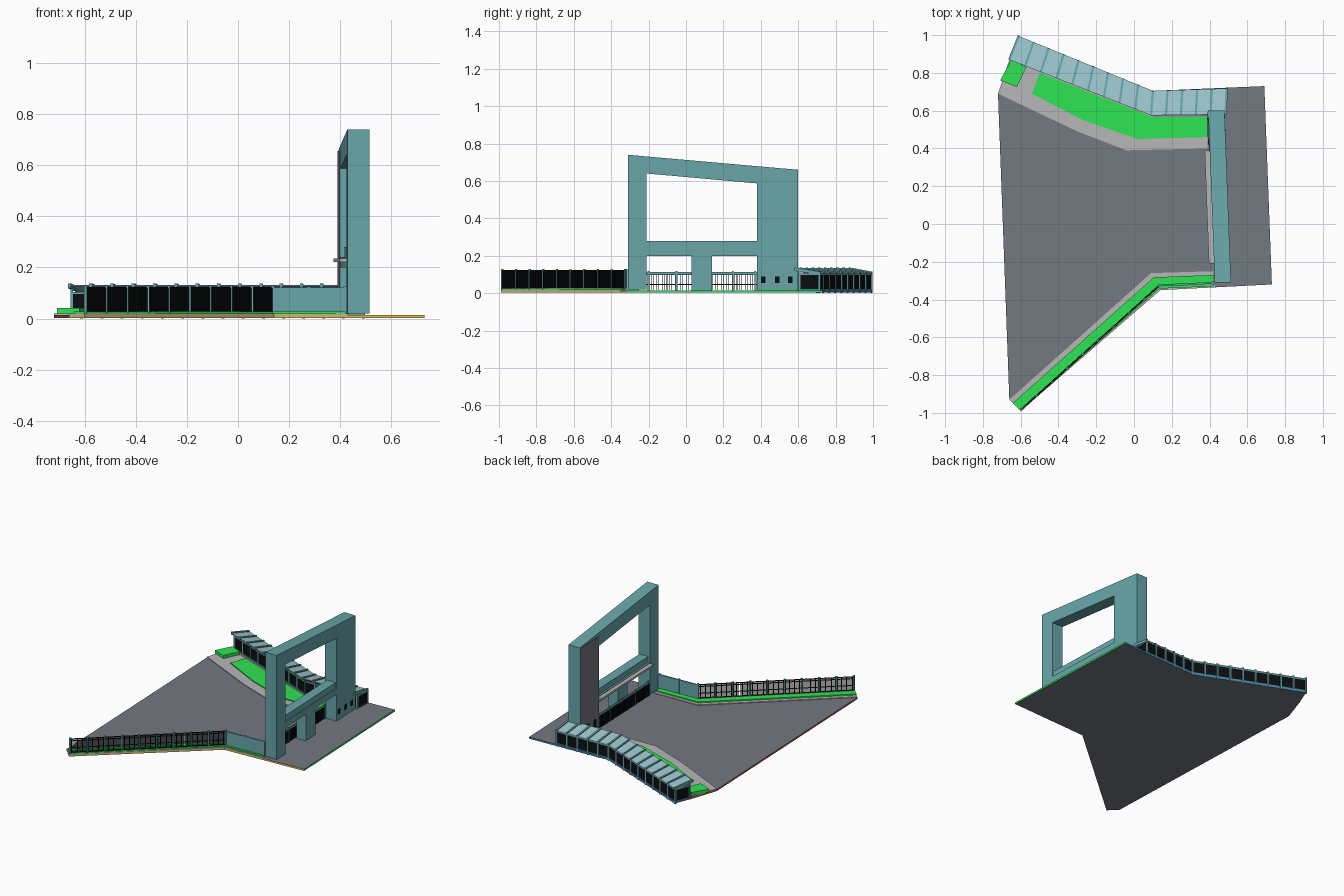
import bpy, bmesh
from mathutils import Vector

if "Cube" in bpy.data.objects:
    bpy.data.objects.remove(bpy.data.objects["Cube"])

COL = {
    "teal": (0.14, 0.385, 0.40), "asphalt": (0.175, 0.19, 0.22), "paving_grey": (0.48, 0.475, 0.475),
    "grass_green": (0.027, 0.78, 0.085), "black": (0.003, 0.004, 0.005), "pale_glass": (0.34, 0.57, 0.62),
    "edge_yellow": (0.75, 0.48, 0.10), "edge_red": (0.46, 0.11, 0.09), "edge_blue": (0.06, 0.24, 0.42),
}
MAT = {}
for n, c in COL.items():
    MAT[n] = bpy.data.materials.new(n)
    MAT[n].diffuse_color = (*c, 1)


def solid(bm, lower, upper):
    """Closed solid between two matching loops of 3D points."""
    a = [bm.verts.new(p) for p in lower]
    b = [bm.verts.new(p) for p in upper]
    n = len(a)
    bm.faces.new(a[::-1])
    bm.faces.new(b)
    for i in range(n):
        bm.faces.new((a[i], a[(i + 1) % n], b[(i + 1) % n], b[i]))


def prism(bm, pts, z0, z1):
    solid(bm, [(x, y, z0) for x, y in pts], [(x, y, z1) for x, y in pts])


def bar(bm, a, b, t, z0, z1):
    """Upright slab following the plan line a-b with thickness t."""
    a, b = Vector(a), Vector(b)
    d = (b - a).normalized() * t / 2
    n = Vector((-d.y, d.x))
    prism(bm, [a - n, b - n, b + n, a + n], z0, z1)


def post(bm, p, s, z0, z1):
    x, y = p
    h = s / 2
    prism(bm, [(x - h, y - h), (x + h, y - h), (x + h, y + h), (x - h, y + h)], z0, z1)


def finish(name, bm, *mats):
    bmesh.ops.recalc_face_normals(bm, faces=bm.faces)
    me = bpy.data.meshes.new(name)
    bm.to_mesh(me)
    bm.free()
    for m in mats:
        me.materials.append(MAT[m])
    ob = bpy.data.objects.new(name, me)
    bpy.context.collection.objects.link(ob)
    return ob


def plate(name, pts, z0, z1, mat):
    bm = bmesh.new()
    prism(bm, pts, z0, z1)
    return finish(name, bm, mat)


def lerp(a, b, t):
    return Vector(a).lerp(Vector(b), t)


# Plaza slab, with edges coloured by the direction they face
slab = plate("plaza_slab", [(-0.72, 0.69), (-0.66, -0.93), (-0.60, -0.99), (0.14, -0.35), (0.73, -0.32),
                            (0.69, 0.73), (0.10, 0.705), (-0.61, 0.995), (-0.66, 0.87)], 0.003, 0.015, "asphalt")
for m in ("edge_red", "edge_yellow", "grass_green", "edge_blue"):
    slab.data.materials.append(MAT[m])
for f in slab.data.polygons:
    n = f.normal
    if abs(n.z) < 0.5:
        f.material_index = (1 if n.x < 0 else 3) if abs(n.x) > abs(n.y) else (2 if n.y < 0 else 4)

# Pavements and lawns
plate("north_pavement", [(-0.72, 0.69), (-0.30, 0.49), (-0.04, 0.39), (0.39, 0.40), (0.39, 0.57),
                         (0.10, 0.57), (-0.66, 0.87)], 0.012, 0.02, "paving_grey")
plate("north_lawn", [(-0.54, 0.69), (-0.27, 0.55), (0.02, 0.45), (0.39, 0.46), (0.39, 0.566),
                     (0.10, 0.566), (-0.50, 0.80)], 0.018, 0.027, "grass_green")
plate("corner_planter", [(-0.708, 0.76), (-0.62, 0.725), (-0.57, 0.83), (-0.65, 0.87)], 0.018, 0.042, "grass_green")
plate("south_pavement", [(-0.66, -0.93), (-0.60, -0.99), (0.14, -0.35), (0.43, -0.335), (0.42, -0.25),
                         (0.09, -0.26)], 0.012, 0.02, "paving_grey")
plate("south_lawn", [(-0.642, -0.948), (-0.60, -0.988), (0.135, -0.342), (0.42, -0.33), (0.42, -0.27),
                     (0.105, -0.282)], 0.018, 0.028, "grass_green")


# Monumental gate frame, slightly skewed in plan
def gx(y):
    return 0.436 + (0.60 - y) * 0.038


def gate_part(bm, profile, x0=-0.043, x1=0.043):
    solid(bm, [(gx(y) + x0, y, z) for y, z in profile], [(gx(y) + x1, y, z) for y, z in profile])


def rect(y0, y1, z0, z1):
    return [(y0, z0), (y1, z0), (y1, z1), (y0, z1)]


bm = bmesh.new()
gate_part(bm, [(-0.31, 0.02), (-0.21, 0.02), (-0.21, 0.64), (-0.21, 0.731), (-0.31, 0.74)])
gate_part(bm, [(0.38, 0.015), (0.60, 0.015), (0.60, 0.66), (0.38, 0.679), (0.38, 0.587)])
gate_part(bm, [(-0.21, 0.64), (0.38, 0.587), (0.38, 0.679), (-0.21, 0.731)])
gate_part(bm, rect(-0.21, 0.38, 0.20, 0.24))
gate_part(bm, rect(-0.21, 0.38, 0.24, 0.28), -0.03, 0.036)
gate_part(bm, rect(0.03, 0.14, 0.015, 0.20), -0.03, 0.04)
finish("gate_frame", bm, "teal")

bm = bmesh.new()
gate_part(bm, rect(0.385, 0.595, 0.02, 0.655), -0.047, -0.042)
finish("gate_leg_cladding", bm, "asphalt")

bm = bmesh.new()
gate_part(bm, rect(-0.21, 0.39, 0.222, 0.236), -0.07, -0.04)
finish("gate_canopy", bm, "paving_grey")

bm = bmesh.new()
for y in (0.40, 0.475, 0.545):
    gate_part(bm, rect(y, y + 0.025, 0.055, 0.09), 0.04, 0.045)
gate_part(bm, rect(0.42, 0.45, 0.02, 0.10), -0.05, -0.04)
gate_part(bm, rect(0.50, 0.56, 0.05, 0.10), -0.05, -0.04)
finish("gate_leg_windows", bm, "black")

# Entrance gates between the legs: deep thin bars, rails and header band
bm = bmesh.new()
for i in range(60):
    y = -0.205 + i * 0.00985
    gate_part(bm, rect(y - 0.001, y + 0.001, 0.018, 0.10), -0.047, -0.035)
for z in (0.045, 0.096):
    gate_part(bm, rect(-0.21, 0.38, z, z + 0.004), -0.043, -0.038)
finish("entrance_bars", bm, "black")
bm = bmesh.new()
gate_part(bm, rect(-0.21, 0.38, 0.10, 0.114), -0.043, -0.037)
for y in (-0.2, -0.05, 0.1, 0.25, 0.37):
    post(bm, (gx(y) - 0.04, y), 0.010, 0.015, 0.118)
finish("entrance_header", bm, "teal")

# South boundary: fence of deep bars, then a solid wall up to the gate
S0, S1, S2 = (-0.597, -0.982), (0.135, -0.325), (0.42, -0.312)
bars, frame = bmesh.new(), bmesh.new()
N = 9
across = (Vector(S1) - Vector(S0)).normalized() * 0.0065
across = Vector((-across.y, across.x))
for i in range(N + 1):
    p = lerp(S0, S1, i / N)
    post(frame, p, 0.012, 0.02, 0.13)
    if i < N:
        q = lerp(S0, S1, (i + 1) / N)
        for k in range(1, 14):
            c = p.lerp(q, k / 14)
            bar(bars, c - across, c + across, 0.003, 0.025, 0.12)
        for z in (0.028, 0.06, 0.107, 0.12):
            bar(bars, p, q, 0.006, z, z + 0.004)
finish("south_fence_bars", bars, "black")
for i in range(3):
    post(frame, lerp(S1, S2, i / 2), 0.014, 0.02, 0.126)
bar(frame, S1, S2, 0.010, 0.02, 0.122)
finish("south_fence_frame", frame, "teal")

# North pavilion row: bent plan, repeated bays, sloping glass roof
outer = [(-0.61, 0.995), (0.10, 0.705), (0.49, 0.718)]
inner = [(-0.66, 0.87), (0.09, 0.575), (0.485, 0.58)]
frame, panels, roof, sill = (bmesh.new() for _ in range(4))
Z_IN, Z_OUT = 0.131, 0.108


def up(p, z):
    return (p.x, p.y, z)


for s, count in ((0, 9), (1, 5)):
    for i in range(count):
        t0, t1 = i / count, (i + 1) / count
        o0, o1 = (lerp(outer[s], outer[s + 1], t) for t in (t0, t1))
        i0, i1 = (lerp(inner[s], inner[s + 1], t) for t in (t0, t1))
        ends = [(o0, i0)] + ([(o1, i1)] if s == 1 and i == count - 1 else [])
        for o, n in ends:
            # posts and rafter at each bay line
            post(frame, n.lerp(o, 0.97), 0.011, 0, Z_OUT - 0.002)
            post(frame, n.lerp(o, 0.2), 0.011, 0.015, Z_IN - 0.008)
            k = (i1 - i0).normalized() * 0.006
            quad = [(n - k, Z_IN), (n + k, Z_IN), (o + k, Z_OUT), (o - k, Z_OUT)]
            solid(frame, [up(p, z - 0.012) for p, z in quad], [up(p, z + 0.007) for p, z in quad])
        # glass roof pane
        g = 0.06
        quad = [(i0.lerp(i1, g), Z_IN), (i0.lerp(i1, 1 - g), Z_IN),
                (o0.lerp(o1, 1 - g), Z_OUT), (o0.lerp(o1, g), Z_OUT)]
        solid(roof, [up(p, z - 0.004) for p, z in quad], [up(p, z) for p, z in quad])
        # dark panels and frame rails on both long sides
        for f in (0.95, 0.22):
            a, b = i0.lerp(o0, f), i1.lerp(o1, f)
            bar(panels, a.lerp(b, 0.06), a.lerp(b, 0.94), 0.006, 0.022, 0.098)
            bar(frame, a, b, 0.010, 0.096, 0.105)
            bar(sill, a, b, 0.010, 0.012, 0.022)
# end walls
for o, n in ((outer[0], inner[0]), (outer[2], inner[2])):
    a, b = lerp(n, o, 0.22), lerp(n, o, 0.95)
    bar(panels, a, b, 0.006, 0.022, 0.098)
    bar(frame, a, b, 0.010, 0.096, 0.105)
    bar(sill, a, b, 0.010, 0.012, 0.022)
finish("pavilion_frame", frame, "teal")
finish("pavilion_dark_panels", panels, "black")
finish("pavilion_glass_roof", roof, "pale_glass")
finish("pavilion_sill", sill, "edge_blue")

for m in bpy.data.materials:
    if m.users and not m.is_grease_pencil:
        m.use_nodes = True
        m.node_tree.nodes["Principled BSDF"].inputs["Base Color"].default_value = m.diffuse_color
